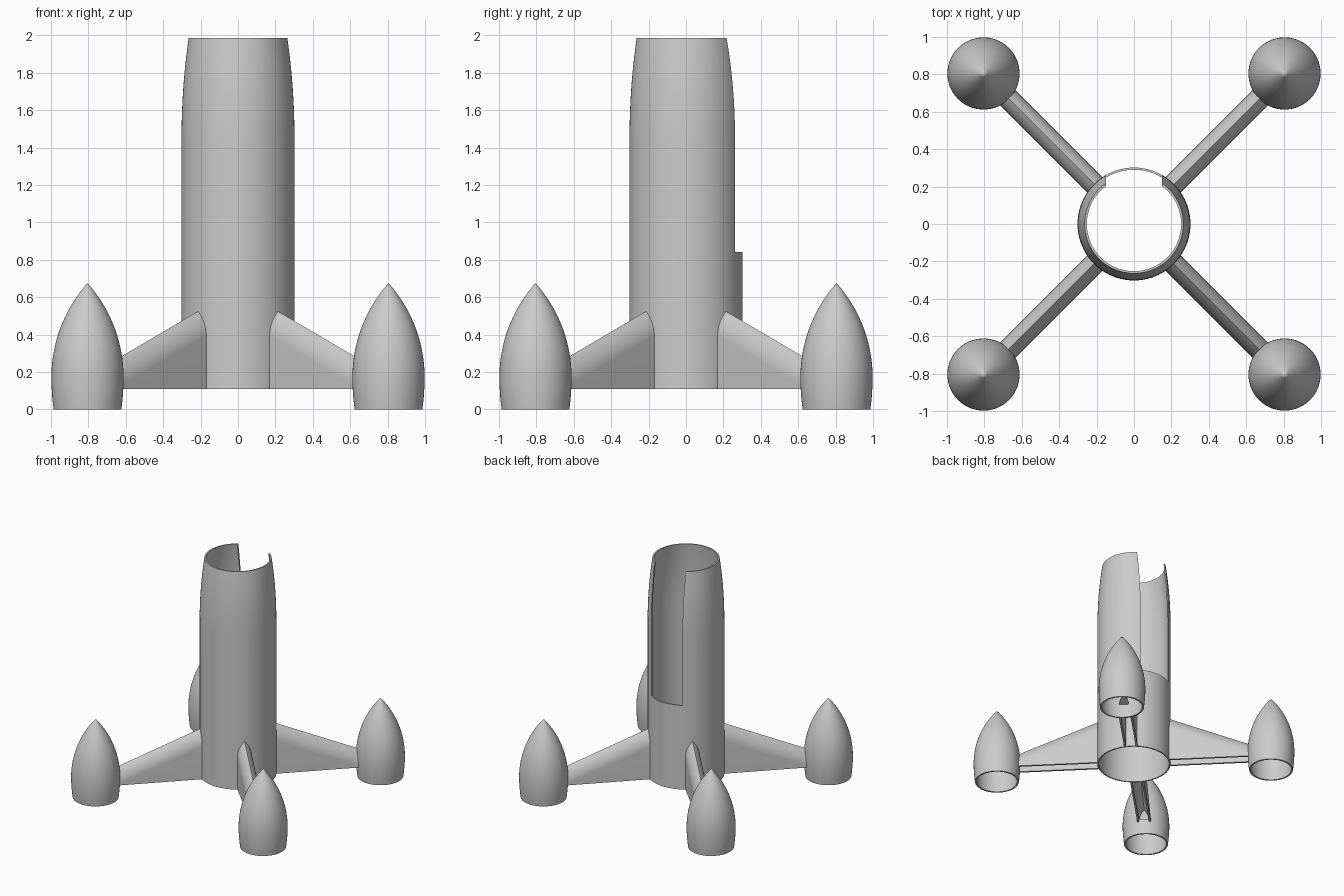
import bpy, bmesh, math
from math import sqrt, pi, radians, sin, cos

if "Cube" in bpy.data.objects:
    bpy.data.objects.remove(bpy.data.objects["Cube"])

grey = bpy.data.materials.new("plain_grey")
grey.use_nodes = True
colour = (0.6, 0.6, 0.6, 1)
grey.diffuse_color = colour
grey.node_tree.nodes["Principled BSDF"].inputs["Base Color"].default_value = colour


def finish(name, bm):
    bmesh.ops.recalc_face_normals(bm, faces=bm.faces)
    mesh = bpy.data.meshes.new(name)
    bm.to_mesh(mesh)
    bm.free()
    mesh.materials.append(grey)
    ob = bpy.data.objects.new(name, mesh)
    bpy.context.collection.objects.link(ob)
    return ob


def lathe(profile, closed, steps):
    """Turn a profile of (radius, height) points around the z axis."""
    bm = bmesh.new()
    rings = []
    for k in range(steps):
        a = 2 * pi * k / steps
        rings.append([bm.verts.new((r * cos(a), r * sin(a), z)) for r, z in profile])
    n = len(profile)
    for k in range(steps):
        p, q = rings[k], rings[(k + 1) % steps]
        for i in range(n if closed else n - 1):
            j = (i + 1) % n
            bm.faces.new((p[i], q[i], q[j], p[j]))
    bmesh.ops.remove_doubles(bm, verts=bm.verts, dist=1e-5)
    bmesh.ops.recalc_face_normals(bm, faces=bm.faces)
    return bm


def activate(ob):
    bpy.ops.object.select_all(action='DESELECT')
    ob.select_set(True)
    bpy.context.view_layer.objects.active = ob


def smooth(ob):
    activate(ob)
    bpy.ops.object.shade_smooth_by_angle(angle=radians(30))


# Body: thin open tube that narrows towards the top
RADIUS, WALL, BASE, TOP, BEND, DROP = 0.302, 0.012, 0.11, 1.985, 1.45, 0.038
bend_r = ((TOP - BEND) ** 2 + DROP ** 2) / (2 * DROP)
outer = [(RADIUS, BASE)]
for i in range(13):
    z = BEND + (TOP - BEND) * i / 12
    outer.append((RADIUS - bend_r + sqrt(bend_r ** 2 - (z - BEND) ** 2), z))
inner = [(r - WALL, z) for r, z in reversed(outer)]
body = finish("body_tube", lathe(outer + inner, True, 96))

# Slot down the back of the body
bm = bmesh.new()
bmesh.ops.create_cube(bm, size=1)
bmesh.ops.scale(bm, verts=bm.verts, vec=(0.3, 0.5, 1.5))
bmesh.ops.translate(bm, verts=bm.verts, vec=(0, 0.25, 0.84 + 0.75))
cutter = finish("slot_cutter", bm)
mod = body.modifiers.new("slot", 'BOOLEAN')
mod.operation = 'DIFFERENCE'
mod.solver = 'EXACT'
mod.object = cutter
activate(body)
bpy.ops.object.modifier_apply(modifier=mod.name)
bpy.data.objects.remove(cutter)
smooth(body)

# Strut: sloping hollow fin with a pointed arch roof, open underneath
HALF, ROOF, SKIN = 0.057, 0.135, 0.017
STRUT_END = 0.962


def arch(half, ridge, roof, n=10):
    arc = (half ** 2 + roof ** 2) / (2 * half)
    side = [(half, BASE)]
    for i in range(n):
        h = roof * i / n
        side.append((half - arc + sqrt(arc ** 2 - h ** 2), ridge - roof + h))
    return side + [(0, ridge)] + [(-y, z) for y, z in reversed(side)]


def ridge_height(x):
    return 0.525 - 0.415 * (x - 0.3)


def section(x):
    ridge, drop = ridge_height(x), SKIN * 1.5
    return arch(HALF, ridge, ROOF) + arch(HALF - SKIN, ridge - drop, ROOF - drop)[::-1]


bm = bmesh.new()
a, b = [[bm.verts.new((x, y, z)) for y, z in section(x)] for x in (0.293, STRUT_END)]
for i in range(len(a)):
    j = (i + 1) % len(a)
    bm.faces.new((a[i], a[j], b[j], b[i]))
bm.faces.new(a[::-1])
bm.faces.new(b)
strut = finish("strut", bm)

# Pod: hollow pointed shell, open underneath
POD_X, POD_R, TIP, BELLY = 1.138, 0.193, 0.675, 0.17


def shell(r_max, tip, n=22):
    rise = tip - BELLY
    arc = (r_max ** 2 + rise ** 2) / (2 * r_max)
    pts = [(r_max - 0.012 * (1 - i / 4) ** 2, BELLY * i / 4) for i in range(4)]
    for i in range(n):
        h = rise * i / n
        pts.append((r_max - arc + sqrt(arc ** 2 - h ** 2), BELLY + h))
    return pts + [(0, tip)]


bm = lathe(shell(POD_R - 0.014, TIP - 0.022)[::-1] + shell(POD_R, TIP), False, 72)
bmesh.ops.translate(bm, verts=bm.verts, vec=(POD_X, 0, 0))


# Opening in the pod wall where the hollow strut enters
def in_channel(p):
    room = ridge_height(STRUT_END) - SKIN * 1.5 - p.z
    return p.x < POD_X and p.z > BASE and abs(p.y) < min(HALF - SKIN, room * 0.7)


hole = [f for f in bm.faces if in_channel(f.calc_center_median())]
bmesh.ops.delete(bm, geom=hole, context='FACES')
pod = finish("pod", bm)

# Four pods and struts on the diagonals
corners = ["back_left", "back_right", "front_right", "front_left"]
for part in (pod, strut):
    smooth(part)
    base = part.name
    for k, corner in enumerate(corners):
        ob = part if k == 0 else part.copy()
        if k:
            bpy.context.collection.objects.link(ob)
        ob.name = f"{base}_{corner}"
        ob.rotation_euler.z = radians(45 + 90 * k)
